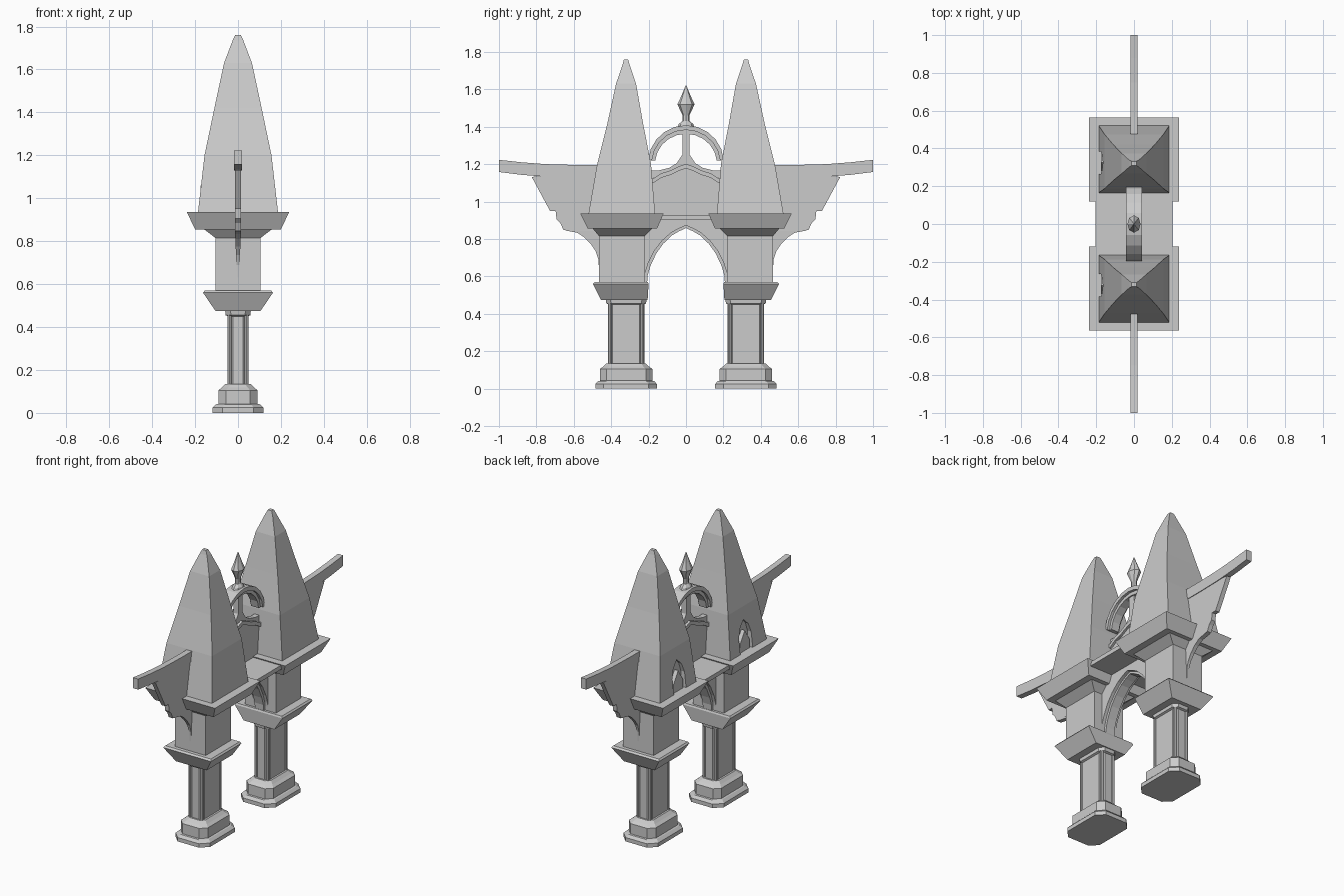
import bpy, bmesh
from math import sin, cos, pi, radians

if "Cube" in bpy.data.objects:
    bpy.data.objects.remove(bpy.data.objects["Cube"])


def make(name, rings, closed_caps=True):
    """Loft a list of equal-length vertex loops into a closed solid."""
    bm = bmesh.new()
    loops = [[bm.verts.new(p) for p in r] for r in rings]
    n = len(loops[0])
    for a, b in zip(loops, loops[1:]):
        for i in range(n):
            j = (i + 1) % n
            bm.faces.new((a[i], a[j], b[j], b[i]))
    if closed_caps:
        bm.faces.new(loops[0])
        bm.faces.new(loops[-1])
    bmesh.ops.recalc_face_normals(bm, faces=bm.faces)
    me = bpy.data.meshes.new(name)
    bm.to_mesh(me)
    bm.free()
    ob = bpy.data.objects.new(name, me)
    bpy.context.collection.objects.link(ob)
    return ob


def tower(name, levels, s=1):
    """Stack of rectangles: (z, half x, y min, y max, corner chamfer)."""
    rings = []
    for z, hx, y0, y1, c in levels:
        if c:
            r = [(hx - c, y0), (hx, y0 + c), (hx, y1 - c), (hx - c, y1),
                 (c - hx, y1), (-hx, y1 - c), (-hx, y0 + c), (c - hx, y0)]
        else:
            r = [(hx, y0), (hx, y1), (-hx, y1), (-hx, y0)]
        rings.append([(x, s * y, z) for x, y in r])
    return make(name, rings)


def slab(name, pts, half, s=1, x=0):
    """Side profile (y, z) extruded across x; half may be a function of z."""
    h = half if callable(half) else (lambda z: half)
    return make(name, [[(x + k * h(z), s * y, z) for y, z in pts] for k in (-1, 1)])


def band(name, outer, inner, half):
    """Swept strip with a rectangular section between two open curves."""
    return make(name, [[(-half, *o), (half, *o), (half, *i), (-half, *i)]
                       for o, i in zip(outer, inner)])


def both(pts):
    """Complete a half curve that ends on the centre line."""
    return pts + [(-y, z) for y, z in pts[-2::-1]]


C = 0.32
for s, side in ((-1, "front"), (1, "rear")):
    # column base, shaft and necking
    col = [(0, .118, .165, .045), (.024, .118, .165, .045), (.04, .102, .15, .04),
           (.042, .092, .14, .035), (.105, .092, .14, .035), (.118, .075, .122, .03),
           (.135, .058, .105, .025), (.135, .046, .094, .022), (.45, .046, .094, .022),
           (.455, .058, .106, .025), (.48, .06, .11, .025)]
    tower(side + "_column", [(z, x, C - y, C + y, c) for z, x, y, c in col], s)
    # slim corner colonnettes
    for sx in (-1, 1):
        for sy in (-1, 1):
            make(side + "_colonnette",
                 [[(sx * .04 + .01 * cos(a * pi / 4), s * C + sy * .087 + .01 * sin(a * pi / 4), z)
                   for a in range(8)] for z in (.13, .455)])
    # lower capital, flush on the inner side
    tower(side + "_capital", [(.475, .105, .205, .455, 0), (.56, .163, .2, .497, 0),
                              (.57, .155, .205, .487, 0)], s)
    # pier block and cornice
    tower(side + "_pier", [(.56, .105, .22, .465, 0), (.815, .105, .22, .465, 0),
                           (.857, .16, .18, .5, 0)], s)
    tower(side + "_cornice", [(.855, .2, .155, .525, 0), (.935, .238, .12, .565, 0)], s)
    # bent four-sided spire
    spire = tower(side + "_spire", [(.93, .187, .165, .522, 0), (1.2, .156, .187, .475, 0),
                                    (1.42, .11, .23, .42, 0), (1.63, .065, .267, .374, 0),
                                    (1.735, .025, .302, .338, 0), (1.76, .013, .31, .332, 0)], s)
    # gothic niche on the left face with a gabled panel inside
    niche = slab("niche_cutter", [(.265, .9), (.265, 1.03), (.285, 1.085), (.325, 1.125),
                                  (.365, 1.085), (.385, 1.03), (.385, .9)], .03, s, -.18)
    niche.hide_render = True
    niche.hide_set(True)
    m = spire.modifiers.new("niche", 'BOOLEAN')
    m.operation = 'DIFFERENCE'
    m.solver = 'EXACT'
    m.object = niche
    slab(side + "_niche_panel", [(.28, .93), (.28, .99), (.325, 1.06), (.37, .99), (.37, .93)],
         .012, s, -.162)
    # cantilevered beam
    slab(side + "_beam", [(.4, 1.195), (.57, 1.195), (.75, 1.2), (.88, 1.21), (1, 1.223),
                          (1, 1.158), (.88, 1.143), (.75, 1.133), (.6, 1.13), (.4, 1.13)], .018, s)
    # stepped wing under the beam
    slab(side + "_wing", [(.4, 1.14), (.69, 1.14), (.825, 1.132), (.727, .95), (.697, .95),
                          (.692, .905), (.672, .885), (.655, .848), (.62, .843), (.4, .843)],
         .014, s)
    # curved bracket thinning toward the pier
    slab(side + "_bracket", [(.4, .845), (.645, .845), (.583, .834), (.545, .81), (.51, .775),
                             (.483, .735), (.468, .69), (.462, .57), (.4, .57)],
         lambda z: .002 + .012 * (z - .57) / .275, s)

# pointed arch: spandrel wall and rim
arch = [(.222, .57), (.218, .62), (.202, .67), (.17, .735), (.13, .788), (.08, .833),
        (.04, .855), (0, .872)]
slab("arch_wall", both(arch) + [(-.26, .57), (-.26, .905), (.26, .905), (.26, .57)], .05)
band("arch_rim", both([(y + .004, z + .006) for y, z in arch]),
     both([(y * .94, z - .014) for y, z in arch]), .03)

# flat bridge between the cornices
tower("bridge_slab", [(.902, .205, -.17, .17, 0), (.928, .205, -.17, .17, 0)])

# centre panel with ogee top and raised moulding
ogee = [(.24, 1.115), (.17, 1.115), (.13, 1.14), (.08, 1.155), (.04, 1.175), (0, 1.19)]
slab("centre_panel", both(ogee) + [(-.24, .92), (.24, .92)], .018)
band("ogee_moulding", both([(y, z + .012) for y, z in ogee]),
     both([(y, z - .012) for y, z in ogee]), .032)
# tracery cusps rising to the stem
for s in (-1, 1):
    slab("tracery_cusp", [(.2, 1.165), (.15, 1.165), (.09, 1.18), (.05, 1.205), (.02, 1.25),
                          (0, 1.25), (0, 1.18), (.06, 1.165), (.13, 1.145), (.2, 1.115)], .016, s)
tower("tracery_stem", [(1.17, .018, -.02, .02, 0), (1.37, .018, -.02, .02, 0)])


# round crest hoop in two stepped layers
def arc(r, rz):
    return [(r * cos(a), 1.205 + rz * sin(a))
            for a in (radians(5 + 17 * k) for k in range(11))]


band("crest_hoop", arc(.203, .203), arc(.183, .178), .042)
band("crest_hoop_inner", arc(.19, .185), arc(.165, .157), .026)

# finial on the hoop
finial = [(1.39, .035, .05), (1.415, .028, .038), (1.43, .016, .02), (1.46, .014, .018),
          (1.52, .035, .046), (1.56, .02, .027), (1.62, .002, .002)]
make("crest_finial", [[(hx * cos(k * pi / 4), hy * sin(k * pi / 4), z) for k in range(8)]
                      for z, hx, hy in finial])
